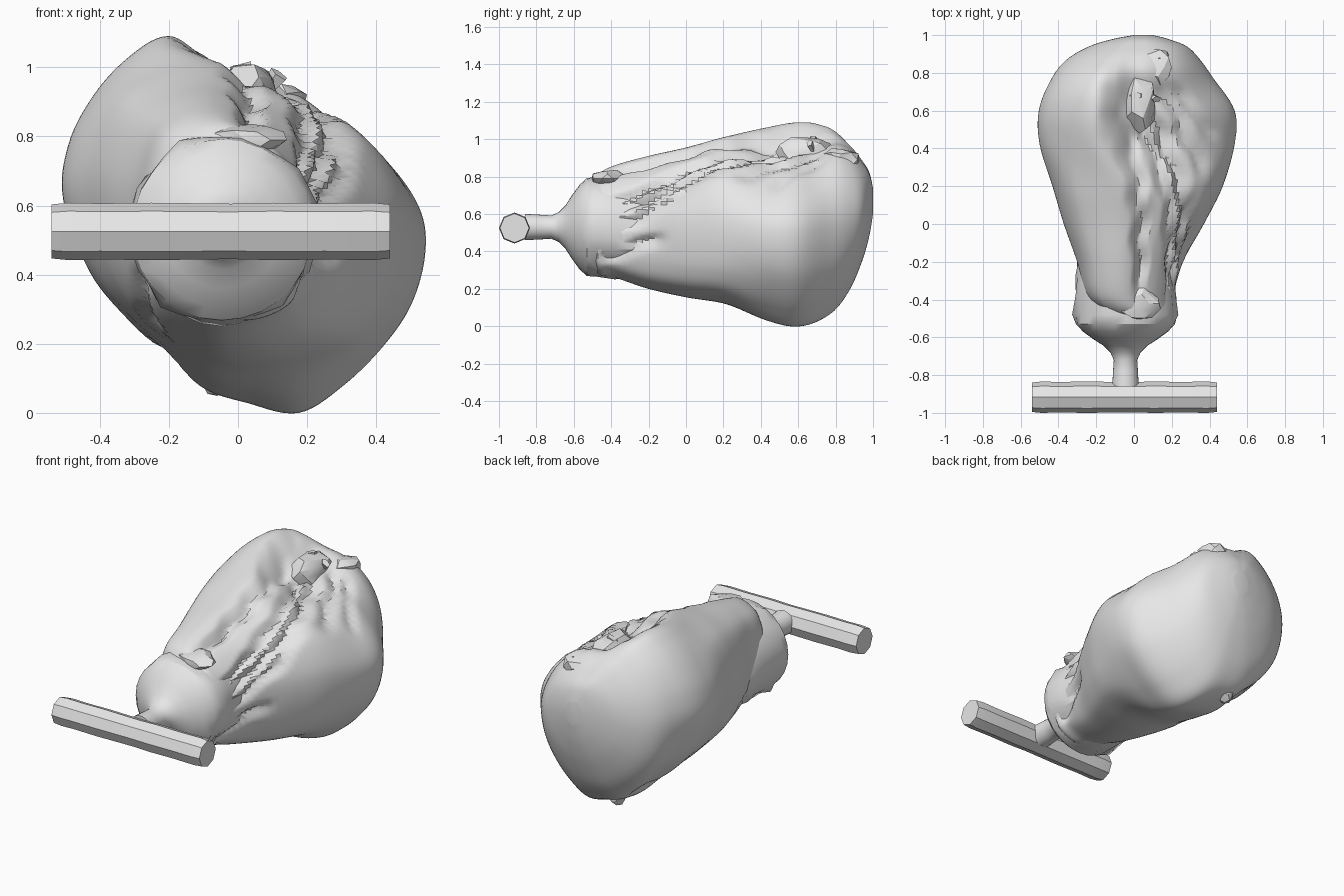
import bpy, bmesh, math, random
from mathutils import Vector

random.seed(4)
if "Cube" in bpy.data.objects:
    bpy.data.objects.remove(bpy.data.objects["Cube"])

grey = bpy.data.materials.new("plain_grey")
grey.use_nodes = True
grey.diffuse_color = (0.8, 0.8, 0.8, 1)
grey.node_tree.nodes["Principled BSDF"].inputs["Base Color"].default_value = (0.8, 0.8, 0.8, 1)


def finish(bm, name, angle=30):
    bmesh.ops.recalc_face_normals(bm, faces=bm.faces)
    mesh = bpy.data.meshes.new(name)
    bm.to_mesh(mesh)
    bm.free()
    mesh.materials.append(grey)
    ob = bpy.data.objects.new(name, mesh)
    bpy.context.collection.objects.link(ob)
    bpy.ops.object.select_all(action='DESELECT')
    ob.select_set(True)
    bpy.context.view_layer.objects.active = ob
    bpy.ops.object.shade_smooth_by_angle(angle=math.radians(angle))
    return ob


def loft(rings):
    """Skin a list of closed rings and cap both ends."""
    bm = bmesh.new()
    rows = [[bm.verts.new(p) for p in ring] for ring in rings]
    n = len(rows[0])
    for a, b in zip(rows, rows[1:]):
        for i in range(n):
            j = (i + 1) % n
            bm.faces.new((a[i], a[j], b[j], b[i]))
    bm.faces.new(rows[0])
    bm.faces.new(rows[-1])
    return bm


def spline(points, steps, closed=False):
    """Catmull-Rom through points of any dimension."""
    n = len(points)
    get = (lambda i: points[i % n]) if closed else (lambda i: points[max(0, min(n - 1, i))])
    out = []
    for i in range(n if closed else n - 1):
        p = [get(i + k) for k in (-1, 0, 1, 2)]
        for s in range(steps):
            t = s / steps
            out.append([0.5 * (2 * b + (c - a) * t + (2 * a - 5 * b + 4 * c - d) * t * t
                               + (3 * b - a - 3 * c + d) * t ** 3) for a, b, c, d in zip(*p)])
    if not closed:
        out.append(list(points[-1]))
    return out


def smoothstep(a, b, x):
    t = max(0, min(1, (x - a) / (b - a)))
    return t * t * (3 - 2 * t)


# Sack sections, clockwise from the left lobe's peak: widest part, then the front
belly = [(-.21, 1.09), (-.1, 1.04), (.01, .94), (.12, .92), (.3, .84), (.44, .71),
         (.52, .58), (.53, .45), (.49, .31), (.41, .19), (.3, .08), (.17, .0),
         (.02, .03), (-.1, .07), (-.2, .16), (-.32, .27), (-.43, .41),
         (-.505, .62), (-.49, .78), (-.42, .92), (-.32, 1.03)]
front = [(-.25, 1), (0, .97), (.2, .86), (.38, .8), (.6, .68), (.82, .48),
         (.96, .2), (1, -.05), (.97, -.35), (.88, -.63), (.7, -.84), (.35, -.97),
         (0, -1), (-.25, -.95), (-.5, -.82), (-.72, -.64), (-.9, -.35),
         (-1, .1), (-.97, .45), (-.82, .78), (-.55, .94)]
belly = [Vector(((x - .01) / .52, (z - .545) / .545)) for x, z in spline(belly, 7, True)]
front = [Vector(p) for p in spline(front, 7, True)]

# y, x min, x max, z min, z max
stations = [(-.52, -.07, .13, .38, .72), (-.47, -.16, .2, .28, .81), (-.38, -.25, .21, .26, .86),
            (-.2, -.3, .26, .2, .91), (0, -.37, .37, .155, .955), (.2, -.43, .47, .12, 1.01),
            (.42, -.5, .53, .035, 1.06), (.6, -.505, .53, 0, 1.09), (.77, -.44, .42, .06, 1.07),
            (.87, -.36, .35, .18, .99), (.94, -.24, .28, .34, .9), (.98, -.11, .18, .48, .83),
            (1.0, .0, .1, .6, .74)]

# Pleats: start y and angle, end y and angle (degrees from +x), depth
pleats = [(.7, 85, -.45, 10, .05), (.68, 95, -.45, 25, .045), (.75, 105, -.4, 75, .045),
          (.75, 70, .25, 32, .03), (.75, 60, .45, 25, .025), (.4, 78, -.2, 45, .035),
          (.2, 50, -.45, -15, .035), (-.1, -10, -.47, -50, .035),
          (.75, -110, .5, -125, .025), (.2, -125, -.4, -165, .03)]


def fold(y, angle):
    """Inward pull of the pleats at one spot on the sack."""
    pull = 0
    for ya, aa, yb, ab, depth in pleats:
        t = (y - ya) / (yb - ya)
        if 0 <= t <= 1:
            bend = aa + (ab - aa) * t + 2 * math.sin(y * 29 + aa)
            gap = abs((angle - bend + 180) % 360 - 180)
            pull = max(pull, depth * max(0, 1 - gap / 9) * min(1, 6 * t, 6 * (1 - t)))
    return pull


rings = []
for y, x0, x1, z0, z1 in spline(stations, 6):
    centre = Vector(((x0 + x1) / 2, (z0 + z1) / 2))
    ahead, behind = smoothstep(.5, .1, y), .75 * smoothstep(.65, .92, y)
    ring = []
    for b, f in zip(belly, front):
        q = b.lerp(f, ahead)
        q = q.lerp(q.normalized(), behind)
        q = Vector((q.x * (x1 - x0) / 2, q.y * (z1 - z0) / 2))
        q -= q.normalized() * fold(y, math.degrees(math.atan2(q.y, q.x)))
        ring.append((centre.x + q.x, y, centre.y + q.y))
    rings.append(ring)
finish(loft(rings), "sack_body", 32)

# Stopper: rounded end that narrows into a neck, turned around the y axis
lathe = [(-.08, .2), (-.18, .255), (-.28, .265), (-.38, .27), (-.48, .277), (-.53, .262),
         (-.57, .225), (-.61, .17), (-.645, .115), (-.68, .08), (-.72, .062), (-.78, .066), (-.86, .07)]
rings = []
for y, r in lathe:
    ring = []
    for i in range(28):
        a = 2 * math.pi * i / 28
        # crumpled cloth behind, smooth in front
        k = r * (random.uniform(.95, 1.04) if -.5 < y < -.1 else 1)
        ring.append((-.045 + k * math.cos(a), y, .53 + k * math.sin(a)))
    rings.append(ring)
finish(loft(rings), "stopper_and_neck")

# Handle: eight-sided bar with slightly uneven thickness
rings = []
for x, r in [(-.54, .078), (-.49, .083), (-.4, .081), (-.25, .083), (-.02, .08),
             (.1, .083), (.25, .081), (.39, .083), (.44, .078)]:
    ring = []
    for i in range(8):
        a = math.pi * i / 4
        ring.append((x, -.917 + r * math.cos(a), .525 + r * math.sin(a)))
    rings.append(ring)
finish(loft(rings), "handle_bar", 25)


# Gathered cloth: crumpled lumps
def lump(name, centre, size):
    bm = bmesh.new()
    bmesh.ops.create_icosphere(bm, subdivisions=2, radius=1)
    for v in bm.verts:
        k = random.uniform(.8, 1.1)
        v.co = Vector([c + s * k * e for c, s, e in zip(centre, size, v.co)])
    finish(bm, name, 20)


lump("knot", (.03, .64, .93), (.1, .15, .085))
lump("knot_tail", (.11, .83, .89), (.1, .1, .07))
lump("collar_top", (.02, -.42, .79), (.12, .09, .05))
lump("bottom_gather", (-.06, .73, .11), (.05, .05, .06))


# Ears: flared cloth ends fanning out of the knot
def ear(name, base, tip, width):
    base, tip = Vector(base), Vector(tip)
    axis = (tip - base).normalized()
    side = axis.cross(Vector((0, 1, 0))).normalized()
    other = axis.cross(side)
    rings = []
    for t, w in ((0, .5), (.55, .7), (1, 1)):
        c = base.lerp(tip, t)
        rings.append([c + side * width * w * math.cos(a) + other * width * w * .6 * math.sin(a)
                      for a in (i * math.tau / 5 for i in range(5))])
    finish(loft(rings), name, 20)


ear("ear_left", (.06, .7, .9), (.12, .66, .98), .03)
ear("ear_middle", (.04, .68, .9), (.01, .68, 1.01), .035)
ear("ear_back", (.1, .8, .88), (.15, .88, .91), .035)
